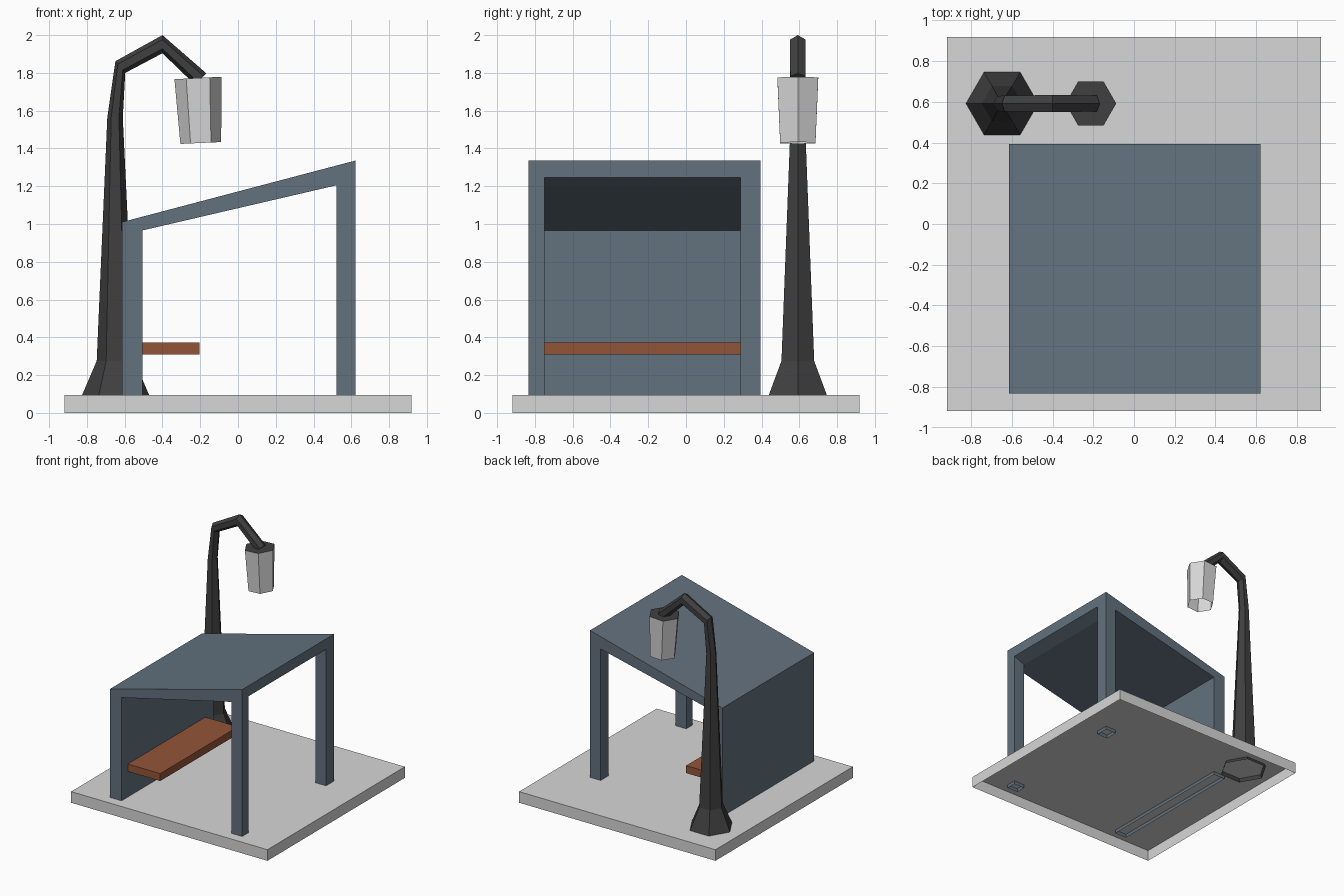
import bpy, bmesh, math
from mathutils import Vector

if "Cube" in bpy.data.objects:
    bpy.data.objects.remove(bpy.data.objects["Cube"])


def material(name, rgb):
    m = bpy.data.materials.new(name)
    m.diffuse_color = (*rgb, 1)
    m.use_nodes = True
    m.node_tree.nodes["Principled BSDF"].inputs["Base Color"].default_value = m.diffuse_color
    return m


GREY = material("light grey", (0.68, 0.68, 0.68))
BLUE = material("slate blue", (0.125, 0.168, 0.208))
DARK = material("dark grey", (0.05, 0.05, 0.05))
WOOD = material("brown wood", (0.29, 0.09, 0.04))


def finish(name, bm, *mats):
    me = bpy.data.meshes.new(name)
    bm.to_mesh(me)
    bm.free()
    for m in mats:
        me.materials.append(m)
    ob = bpy.data.objects.new(name, me)
    bpy.context.collection.objects.link(ob)
    return ob


def box(name, lo, hi, mat, open_bottom=False):
    bm = bmesh.new()
    bmesh.ops.create_cube(bm, size=1)
    for v in bm.verts:
        v.co = [(a + b) / 2 + c * (b - a) for a, b, c in zip(lo, hi, v.co)]
    if open_bottom:
        bm.normal_update()
        down = [f for f in bm.faces if f.normal.z < -0.9]
        bmesh.ops.delete(bm, geom=down, context='FACES_ONLY')
    return finish(name, bm, mat)


def hex_loft(bm, rings, y):
    """Hexagonal tube; each ring is (x, z, half vector x, half vector z, radius)."""
    loops = []
    for x, z, ux, uz, r in rings:
        u = Vector((ux, 0, uz))
        loops.append([bm.verts.new(Vector((x, y, z)) + u * math.cos(a)
                                   + Vector((0, r * math.sin(a), 0)))
                      for a in (i * math.pi / 3 for i in range(6))])
    for a, b in zip(loops, loops[1:]):
        for i in range(6):
            j = (i + 1) % 6
            bm.faces.new((a[i], a[j], b[j], b[i]))
    return loops


# Base slab, open underneath
box("base_slab", (-0.918, -0.918, 0), (0.918, 0.918, 0.094), GREY, True)

# Bench seat on the rear wall
box("bench_seat", (-0.506, -0.749, 0.31), (-0.203, 0.288, 0.373), WOOD)

# Shelter: a 3 x 3 plan of cells, solid for wall and posts, roof only elsewhere
xs = (-0.615, -0.506, 0.522, 0.622)
ys = (-0.833, -0.749, 0.288, 0.394)
ceil = (0.945, 0.966, 1.205, 1.247)
top = [1.01 + (x - xs[0]) / (xs[3] - xs[0]) * 0.326 for x in xs]
FOOT = 0.065


def solid(i, j):
    return i == 0 or (i == 2 and j != 1)


bm = bmesh.new()


def face(pts):
    bm.faces.new([bm.verts.new(p) for p in pts])


for i in range(3):
    for j in range(3):
        ring = [(i, j), (i + 1, j), (i + 1, j + 1), (i, j + 1)]
        face([(xs[a], ys[b], top[a]) for a, b in ring])
        if not solid(i, j):
            face([(xs[a], ys[b], ceil[a]) for a, b in reversed(ring)])
        for k, (di, dj) in enumerate(((0, -1), (1, 0), (0, 1), (-1, 0))):
            (a, b), (c, d) = ring[k], ring[(k + 1) % 4]
            ni, nj = i + di, j + dj
            outside = not (0 <= ni < 3 and 0 <= nj < 3)
            s = solid(i, j)
            if outside or (s and not solid(ni, nj)):
                lo = (FOOT, FOOT) if s else (ceil[a], ceil[c])
                hi = (top[a], top[c]) if outside else (ceil[a], ceil[c])
                face([(xs[a], ys[b], lo[0]), (xs[c], ys[d], lo[1]),
                      (xs[c], ys[d], hi[1]), (xs[a], ys[b], hi[0])])
bmesh.ops.remove_doubles(bm, verts=bm.verts, dist=0.0005)
finish("shelter", bm, BLUE)

# Lamp post: flared foot, tapered shaft and bent arm
Y = 0.592
bm = bmesh.new()
loops = hex_loft(bm, [
    (-0.648, FOOT, 0.19, 0, 0.19),
    (-0.648, 0.275, 0.1, 0, 0.1),
    (-0.651, 1.564, 0.041, 0, 0.043),
    (-0.623, 1.831, 0.026, -0.031, 0.045),
    (-0.400, 1.952, 0, -0.048, 0.048),
    (-0.198, 1.768, -0.03, -0.03, 0.046)], Y)
bm.faces.new(loops[-1])
bmesh.ops.recalc_face_normals(bm, faces=bm.faces)
finish("lamp_post", bm, DARK)

# Lamp shade: tilted, tapered, open below, dark cap on top
bm = bmesh.new()
loops = hex_loft(bm, [
    (-0.197, 1.429, 0.108, 0.005, 0.108),
    (-0.212, 1.773, 0.1245, 0.0065, 0.125)], Y)
bm.faces.new(loops[1]).material_index = 1
bmesh.ops.recalc_face_normals(bm, faces=bm.faces)
finish("lamp_shade", bm, GREY, DARK)
